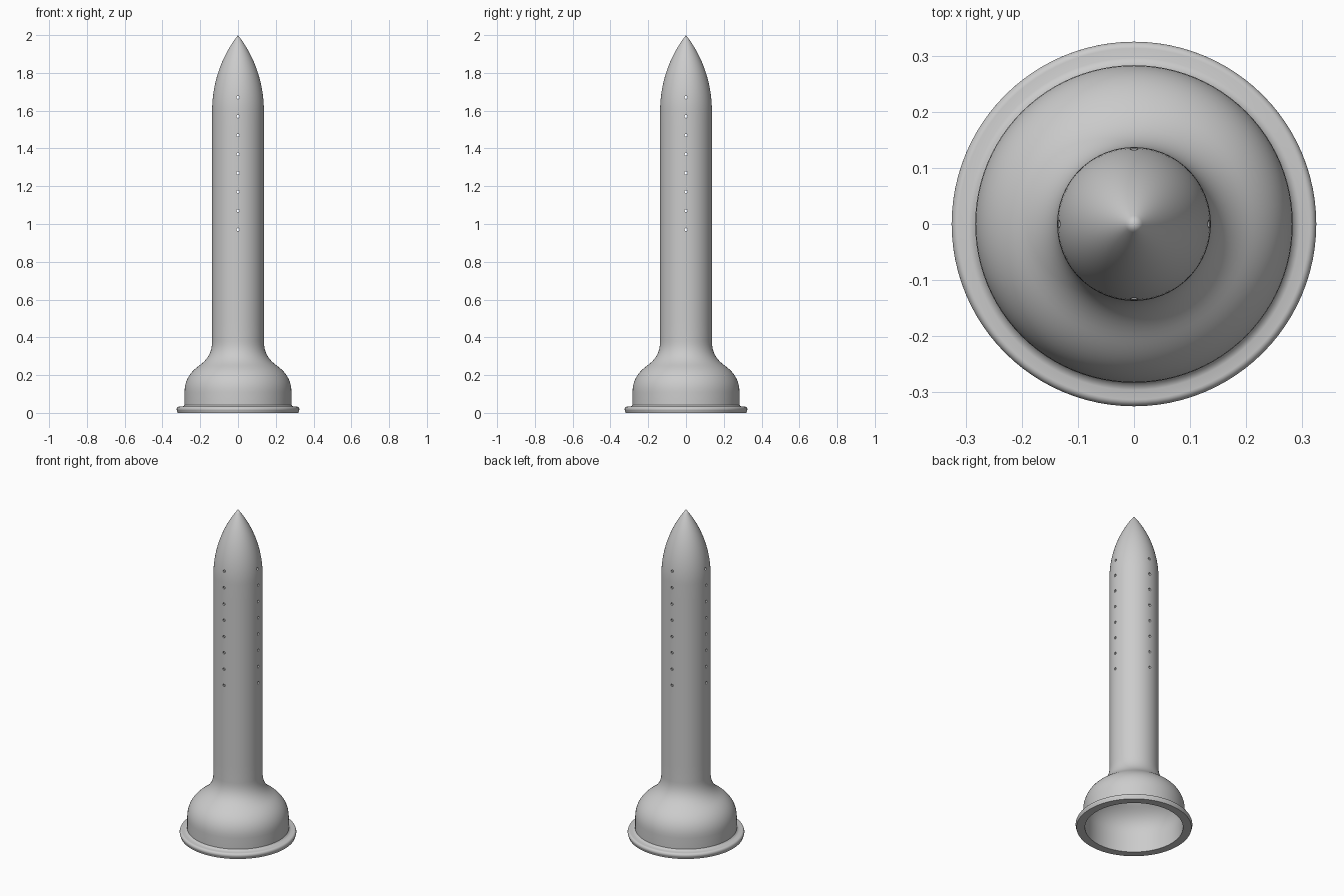
import bpy
import bmesh
from math import cos, sin, pi, sqrt, radians
from mathutils import Matrix, Vector
from mathutils.geometry import interpolate_bezier

cube = bpy.data.objects.get("Cube")
if cube:
    bpy.data.objects.remove(cube, do_unlink=True)

SEGMENTS = 96
TUBE_R, SHOULDER_Z, TIP_Z, WALL = 0.137, 1.6, 2.0, 0.01

grey = bpy.data.materials.new("light_grey")
grey.use_nodes = True
grey.diffuse_color = (0.6, 0.6, 0.6, 1)
grey.node_tree.nodes["Principled BSDF"].inputs["Base Color"].default_value = grey.diffuse_color


def curve(a, b, c, d, count):
    """Bezier run of (radius, height) points."""
    pts = interpolate_bezier(*[Vector((p[0], p[1], 0)) for p in (a, b, c, d)], count)
    return [(p.x, p.y) for p in pts]


def nose(radius, tip, count=20):
    """Pointed arch from the shoulder up to the tip."""
    length = tip - SHOULDER_Z
    arc = (length ** 2 + radius ** 2) / (2 * radius)
    heights = [length * i / count for i in range(count)]
    pts = [(sqrt(arc ** 2 - h ** 2) - arc + radius, SHOULDER_Z + h) for h in heights]
    return pts + [(0, tip)]


def wall(inset):
    """Bell, neck, tube and nose profile, moved inward by inset."""
    bell = curve((0.283, 0.11), (0.283, 0.19), (0.235, 0.228), (0.206, 0.25), 12)
    neck = curve((0.206, 0.25), (0.165, 0.28), (TUBE_R, 0.315), (TUBE_R, 0.38), 12)
    tube = [(TUBE_R, 0.38 + (SHOULDER_Z - 0.38) * i / 12) for i in range(1, 12)]
    side = [(r - inset, z) for r, z in bell + neck[1:] + tube]
    return side + nose(TUBE_R - inset, TIP_Z - inset * 2)


def lathe(name, profile):
    """Revolve a profile that starts and ends on the axis."""
    bm = bmesh.new()
    verts = [bm.verts.new((r, 0, z)) for r, z in profile]
    edges = [bm.edges.new(pair) for pair in zip(verts, verts[1:])]
    bmesh.ops.spin(bm, geom=verts + edges, cent=(0, 0, 0), axis=(0, 0, 1),
                   angle=2 * pi, steps=SEGMENTS, use_duplicate=False)
    bmesh.ops.remove_doubles(bm, verts=bm.verts, dist=0.0001)
    bmesh.ops.recalc_face_normals(bm, faces=bm.faces)
    mesh = bpy.data.meshes.new(name)
    bm.to_mesh(mesh)
    bm.free()
    mesh.materials.append(grey)
    obj = bpy.data.objects.new(name, mesh)
    bpy.context.collection.objects.link(obj)
    return obj


def hole_cutter(name, axis):
    """A column of thin rods that pass right through the tube."""
    bm = bmesh.new()
    for i in range(8):
        place = Matrix.Translation((0, 0, 0.97 + 0.1 * i)) @ Matrix.Rotation(pi / 2, 4, axis)
        bmesh.ops.create_cone(bm, cap_ends=True, segments=16, radius1=0.008,
                              radius2=0.008, depth=0.5, matrix=place)
    mesh = bpy.data.meshes.new(name)
    bm.to_mesh(mesh)
    bm.free()
    mesh.materials.append(grey)
    obj = bpy.data.objects.new(name, mesh)
    obj.hide_render = True
    bpy.context.collection.objects.link(obj)
    return obj


# Hollow shell: inner wall down to the mouth, rolled flange, then outer wall
inner = list(reversed(wall(WALL)))
flange = [(0.273, 0), (0.32, 0)]
flange += [(0.313 + 0.012 * cos(a), 0.019 + 0.014 * sin(a))
           for a in [radians(-40 + 130 * i / 8) for i in range(9)]]
flange += [(0.296, 0.033), (0.288, 0.036), (0.283, 0.043)]
shell = lathe("pointed_tube_shell", inner + flange + wall(0))

# Four columns of small round holes
bpy.context.view_layer.objects.active = shell
shell.select_set(True)
for name, axis in (("side_hole_cutter", "Y"), ("front_hole_cutter", "X")):
    cutter = hole_cutter(name, axis)
    mod = shell.modifiers.new(name, 'BOOLEAN')
    mod.operation = 'DIFFERENCE'
    mod.solver = 'EXACT'
    mod.object = cutter
    bpy.ops.object.modifier_apply(modifier=mod.name)
    bpy.data.objects.remove(cutter, do_unlink=True)

bpy.ops.object.shade_smooth_by_angle(angle=radians(35))
